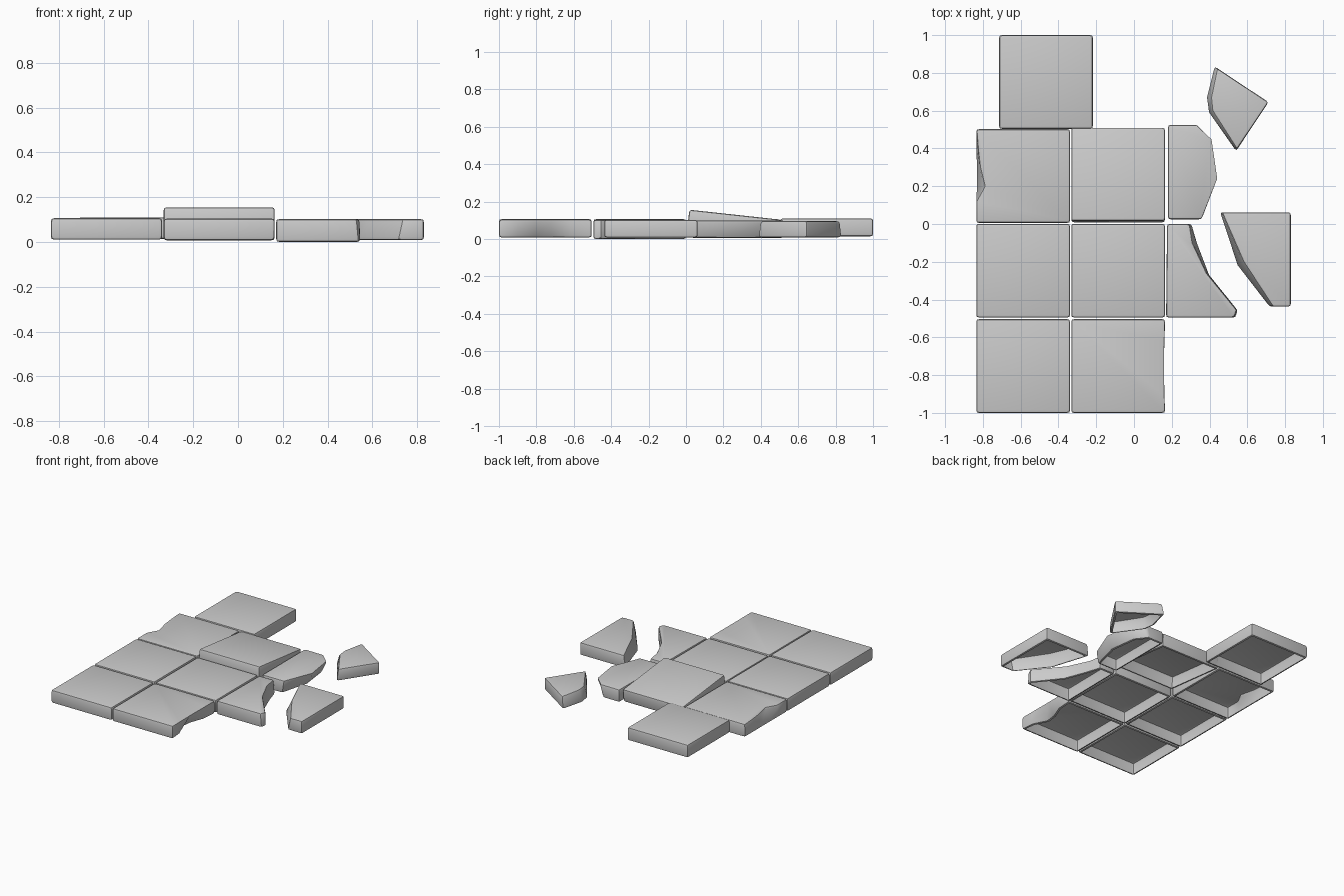
import bpy, bmesh, math
from mathutils import Vector

if "Cube" in bpy.data.objects:
    bpy.data.objects.remove(bpy.data.objects["Cube"])


def slab(name, bottom, top=None, base=0.01, height=0.096, bevel=0.015, tilt=(0, 0)):
    """Hollow stone with rounded edges and open underside, from two matching outlines."""
    top = top or bottom
    n = len(bottom)
    c = sum((Vector(p) for p in top), Vector((0, 0))) / n
    bm = bmesh.new()
    lo = [bm.verts.new((x - c.x, y - c.y, 0)) for x, y in bottom]
    hi = [bm.verts.new((x - c.x, y - c.y, height)) for x, y in top]
    bm.faces.new(lo)
    bm.faces.new(hi)
    for i in range(n):
        j = (i + 1) % n
        bm.faces.new((lo[i], lo[j], hi[j], hi[i]))
    bmesh.ops.recalc_face_normals(bm, faces=bm.faces)
    sharp = [e for e in bm.edges if e.calc_face_angle(0) > math.radians(35)]
    bmesh.ops.bevel(bm, geom=sharp, offset=bevel, segments=2, profile=0.6,
                    affect='EDGES', clamp_overlap=True)
    bm.normal_update()
    under = min(bm.faces, key=lambda f: f.normal.z * f.calc_area())
    bmesh.ops.delete(bm, geom=[under], context='FACES_ONLY')
    me = bpy.data.meshes.new(name)
    bm.to_mesh(me)
    bm.free()
    ob = bpy.data.objects.new(name, me)
    bpy.context.collection.objects.link(ob)
    ob.location = (c.x, c.y, base)
    ob.rotation_euler = (math.radians(tilt[0]), math.radians(tilt[1]), 0)
    bpy.ops.object.select_all(action='DESELECT')
    ob.select_set(True)
    bpy.context.view_layer.objects.active = ob
    bpy.ops.object.shade_smooth_by_angle(angle=math.radians(35))
    return ob


def square(x, y, s=0.496):
    return [(x, y), (x + s, y), (x + s, y + s), (x, y + s)]


# whole paving tiles
slab("tile_back", square(-0.714, 0.504), base=0.014)
slab("tile_middle_left", square(-0.835, -0.495))
slab("tile_middle_right", square(-0.332, -0.495), base=0.007)
slab("tile_front_left", square(-0.835, -1.0))

# loose tile with its front edge lifted
slab("tile_lifted", square(-0.332, 0.006), base=0.034, tilt=(-6.2, 0))

# tile with a chipped left edge
L, R = -0.835, -0.339
slab("tile_chipped_left",
     [(L, 0.006), (R, 0.006), (R, 0.502), (L, 0.502), (L, 0.38), (L, 0.3), (L, 0.2), (L, 0.12)],
     [(L, 0.006), (R, 0.006), (R, 0.502), (L, 0.502), (L + 0.01, 0.38),
      (L + 0.02, 0.3), (L + 0.045, 0.2), (L, 0.12)])

# tile with an undercut right edge
L, R = -0.332, 0.164
slab("tile_undercut_right",
     [(L, -1), (R, -1), (R - 0.01, -0.9), (R - 0.06, -0.8), (R - 0.05, -0.72),
      (R - 0.01, -0.62), (R, -0.504), (L, -0.504)],
     [(L, -1), (R, -1), (R, -0.9), (R, -0.8), (R, -0.72),
      (R, -0.62), (R, -0.504), (L, -0.504)], base=0.008)

# broken pieces
slab("shard_upper",
     [(0.18, 0.025), (0.345, 0.025), (0.40, 0.24), (0.375, 0.44), (0.31, 0.525), (0.18, 0.525)],
     [(0.18, 0.025), (0.36, 0.025), (0.445, 0.24), (0.415, 0.45), (0.335, 0.525), (0.18, 0.525)],
     base=0.006, height=0.094)
slab("shard_lower",
     [(0.17, -0.495), (0.54, -0.495), (0.547, -0.455), (0.40, -0.27),
      (0.335, -0.10), (0.305, 0), (0.175, 0)],
     [(0.17, -0.495), (0.53, -0.495), (0.545, -0.455), (0.385, -0.26),
      (0.31, -0.10), (0.295, 0), (0.175, 0)], base=0.0, height=0.102)
slab("shard_right",
     [(0.715, -0.437), (0.83, -0.437), (0.83, 0.062), (0.455, 0.062), (0.545, -0.22)],
     [(0.735, -0.437), (0.83, -0.437), (0.83, 0.062), (0.465, 0.062), (0.58, -0.20)],
     base=0.008, height=0.094)
slab("shard_far",
     [(0.54, 0.385), (0.712, 0.645), (0.425, 0.835), (0.383, 0.67), (0.395, 0.59)],
     [(0.545, 0.395), (0.712, 0.645), (0.44, 0.825), (0.408, 0.67), (0.415, 0.60)],
     base=0.008, height=0.088)
